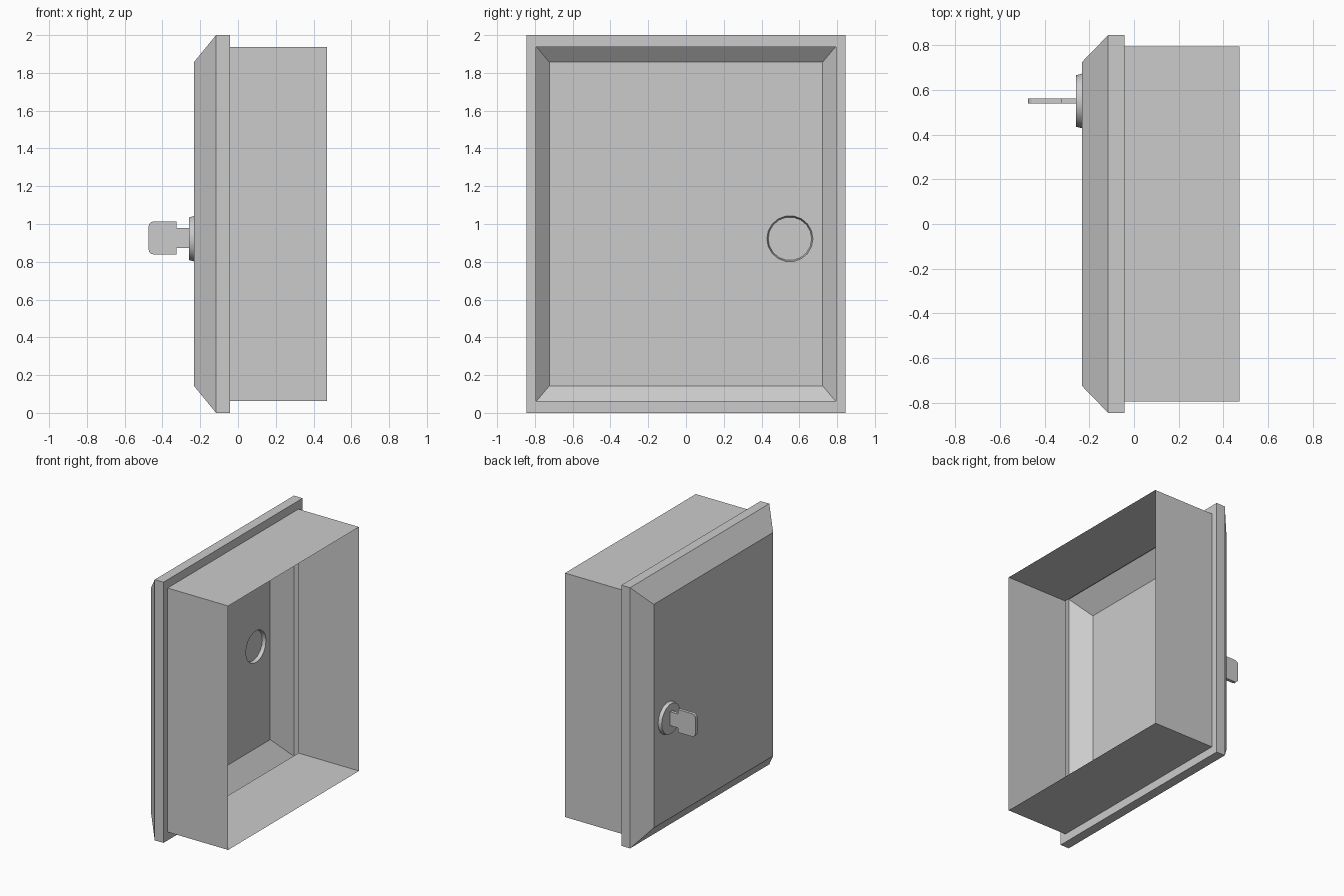
import bpy
import bmesh
from math import cos, sin, tau, pi

cube = bpy.data.objects.get("Cube")
if cube:
    bpy.data.objects.remove(cube, do_unlink=True)

grey = bpy.data.materials.new("light grey")
grey.use_nodes = True
grey.diffuse_color = (0.6, 0.6, 0.6, 1)
grey.node_tree.nodes["Principled BSDF"].inputs["Base Color"].default_value = (0.6, 0.6, 0.6, 1)

FRONT = -0.233            # door face
LOCK_Y, LOCK_Z = 0.55, 0.922
SIDES = 18


def finish(bm, name):
    mesh = bpy.data.meshes.new(name)
    bm.to_mesh(mesh)
    bm.free()
    mesh.materials.append(grey)
    obj = bpy.data.objects.new(name, mesh)
    bpy.context.collection.objects.link(obj)
    return obj


def rect_ring(bm, x, half_y, half_z):
    corners = [(-1, -1), (1, -1), (1, 1), (-1, 1)]
    return [bm.verts.new((x, a * half_y, 1 + b * half_z)) for a, b in corners]


def circle_ring(bm, x, radius):
    angles = [tau * i / SIDES for i in range(SIDES)]
    return [bm.verts.new((x, LOCK_Y + radius * cos(t), LOCK_Z + radius * sin(t))) for t in angles]


def bridge(bm, rings):
    for a, b in zip(rings, rings[1:]):
        for i in range(len(a)):
            j = (i + 1) % len(a)
            bm.faces.new((a[i], a[j], b[j], b[i]))


# Open-backed box walls
bm = bmesh.new()
bridge(bm, [rect_ring(bm, x, 0.793, 0.936) for x in (0.472, -0.042)])
finish(bm, "box_walls")

# Door shell: flange, rim, slope, and a face with a round lock hole
bm = bmesh.new()
rings = [rect_ring(bm, *r) for r in (
    (-0.042, 0.793, 0.936), (-0.042, 0.844, 1.0),
    (-0.116, 0.844, 1.0), (FRONT, 0.7235, 0.857))]
bridge(bm, rings)
hole = circle_ring(bm, FRONT, 0.122)
edges = []
for loop in (rings[-1], hole):
    for i, v in enumerate(loop):
        w = loop[(i + 1) % len(loop)]
        edges.append(bm.edges.get((v, w)) or bm.edges.new((v, w)))
bmesh.ops.triangle_fill(bm, edges=edges, use_beauty=True, normal=(-1, 0, 0))
bmesh.ops.recalc_face_normals(bm, faces=bm.faces)
plate = [f for f in bm.faces if abs(f.normal.x) > 0.99 and f.calc_center_median().x < -0.2]
if plate[0].normal.x > 0:
    bmesh.ops.reverse_faces(bm, faces=bm.faces)
finish(bm, "door")

# Hollow tapered lock cap
bm = bmesh.new()
rings = [circle_ring(bm, FRONT, 0.122), circle_ring(bm, -0.259, 0.115)]
bridge(bm, rings)
cap = bm.faces.new(rings[-1])
bmesh.ops.recalc_face_normals(bm, faces=bm.faces)
if cap.normal.x > 0:
    bmesh.ops.reverse_faces(bm, faces=bm.faces)
lock = finish(bm, "lock")
bpy.ops.object.select_all(action="DESELECT")
lock.select_set(True)
bpy.context.view_layer.objects.active = lock
bpy.ops.object.shade_smooth_by_angle()

# Flat key: narrow stem and a bow with rounded outer corners
bm = bmesh.new()
r = 0.03
outline = [(-0.259, -0.053), (-0.325, -0.053), (-0.325, -0.088)]
for side in (-1, 1):
    steps = range(4) if side < 0 else reversed(range(4))
    for k in steps:
        t = pi / 2 * k / 3
        outline.append((-0.474 + r - r * sin(t), side * (0.088 - r + r * cos(t))))
outline += [(-0.325, 0.088), (-0.325, 0.053), (-0.259, 0.053)]
face = bm.faces.new([bm.verts.new((x, LOCK_Y - 0.012, LOCK_Z + 0.004 + z)) for x, z in outline])
solid = bmesh.ops.extrude_face_region(bm, geom=[face])
top = [g for g in solid["geom"] if isinstance(g, bmesh.types.BMVert)]
bmesh.ops.translate(bm, verts=top, vec=(0, 0.024, 0))
bmesh.ops.recalc_face_normals(bm, faces=bm.faces)
finish(bm, "key")
